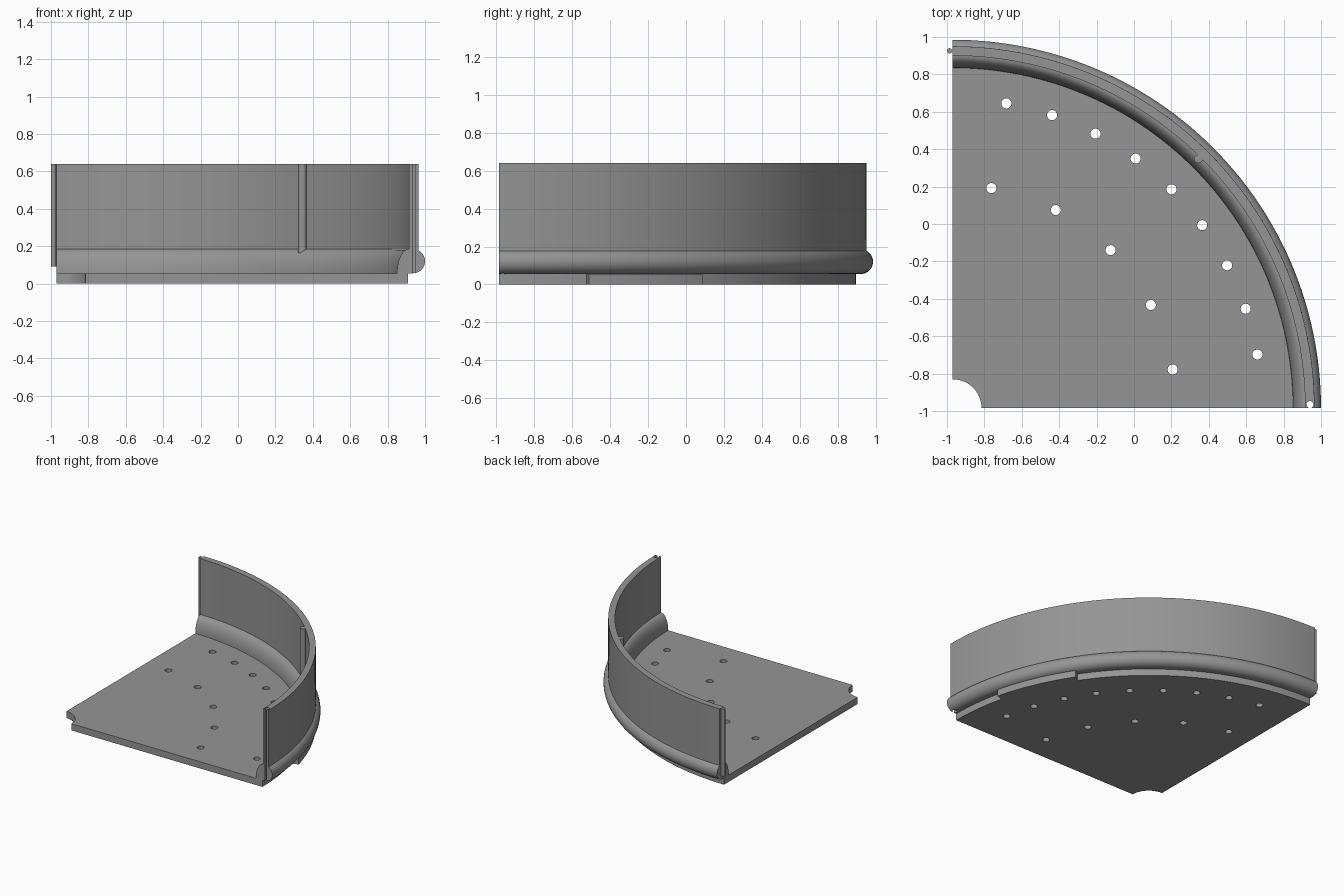
import bpy, bmesh, math
from mathutils import Matrix

if "Cube" in bpy.data.objects:
    bpy.data.objects.remove(bpy.data.objects["Cube"])

HX, HY = -0.97, -0.985          # centre of the quarter circle
FLOOR_T, TOP = 0.055, 0.64
R_KEY = 1.911                   # radius of the joint at the wall ends

grey = bpy.data.materials.new("grey")
grey.diffuse_color = (0.30, 0.30, 0.30, 1)
grey.use_nodes = True
grey.node_tree.nodes["Principled BSDF"].inputs["Base Color"].default_value = grey.diffuse_color


def finish(bm, name, smooth=True):
    bmesh.ops.recalc_face_normals(bm, faces=bm.faces)
    me = bpy.data.meshes.new(name)
    bm.to_mesh(me)
    bm.free()
    me.materials.append(grey)
    ob = bpy.data.objects.new(name, me)
    bpy.context.collection.objects.link(ob)
    if smooth:
        shade(ob)
    return ob


def activate(ob):
    bpy.ops.object.select_all(action='DESELECT')
    ob.select_set(True)
    bpy.context.view_layer.objects.active = ob


def shade(ob):
    activate(ob)
    bpy.ops.object.shade_smooth_by_angle(angle=math.radians(30))


def polar(r, deg):
    a = math.radians(deg)
    return HX + r * math.cos(a), HY + r * math.sin(a)


def add_cylinder(bm, x, y, r, z0, z1, seg=24):
    bmesh.ops.create_cone(bm, cap_ends=True, segments=seg, radius1=r, radius2=r, depth=z1 - z0,
                          matrix=Matrix.Translation((x, y, (z0 + z1) / 2)))


def add_box(bm, x0, x1, y0, y1, z0, z1):
    m = Matrix.Translation(((x0 + x1) / 2, (y0 + y1) / 2, (z0 + z1) / 2))
    bmesh.ops.create_cube(bm, size=1, matrix=m @ Matrix.Diagonal((x1 - x0, y1 - y0, z1 - z0, 1)))


def cut(ob, cutter):
    activate(ob)
    mod = ob.modifiers.new("cut", 'BOOLEAN')
    mod.operation, mod.solver, mod.object = 'DIFFERENCE', 'EXACT', cutter
    bpy.ops.object.modifier_apply(modifier=mod.name)
    bpy.data.objects.remove(cutter)
    shade(ob)


# floor plate: quarter disc with hub notch and a wider rim section
bm = bmesh.new()
outline = [polar(0.155, 90 - i * 7.5) for i in range(13)]
for a0, a1, r, n in ((0, 14.2, 1.88, 10), (14.2, 33.6, 1.935, 14), (33.6, 90, 1.88, 40)):
    outline += [polar(r, a0 + (a1 - a0) * i / n) for i in range(n + 1)]
face = bm.faces.new([bm.verts.new((x, y, 0)) for x, y in outline])
up = bmesh.ops.extrude_face_region(bm, geom=[face])
bmesh.ops.translate(bm, vec=(0, 0, FLOOR_T),
                    verts=[v for v in up["geom"] if isinstance(v, bmesh.types.BMVert)])
floor = finish(bm, "floor_plate", False)

# drain holes in two rings
bm = bmesh.new()
for radius, count in ((1.655, 9), (1.195, 5)):
    for i in range(count):
        x, y = polar(radius, 10 + 70 * i / (count - 1))
        add_cylinder(bm, x, y, 0.027, -0.05, 0.1)
cut(floor, finish(bm, "hole_cutter", False))

# curved wall with rounded foot, swept through 90 degrees
profile = []
for i in range(11):             # inner foot
    a = math.radians(9 * i)
    profile.append((1.885 - 0.065 * math.cos(a), FLOOR_T + 0.13 * math.sin(a)))
profile += [(1.885, TOP), (1.935, TOP)]
for i in range(17):             # outer bead
    a = math.radians(62 - 152 * i / 16)
    profile.append((1.905 + 0.065 * math.cos(a), 0.12 + 0.065 * math.sin(a)))
bm = bmesh.new()
STEPS = 72
rings = [[bm.verts.new((*polar(r, 90 * s / STEPS), z)) for r, z in profile]
         for s in range(STEPS + 1)]
n = len(profile)
for a, b in zip(rings, rings[1:]):
    for i in range(n):
        j = (i + 1) % n
        bm.faces.new((a[i], a[j], b[j], b[i]))
bm.faces.new(rings[0])
bm.faces.new(rings[-1])
wall = finish(bm, "curved_wall", False)

# keyhole groove at the front end of the wall
kx = HX + R_KEY
bm = bmesh.new()
add_cylinder(bm, kx, HY + 0.02, 0.018, 0, 0.7)
cut(wall, finish(bm, "groove_cutter", False))
bm = bmesh.new()
add_box(bm, kx - 0.008, kx + 0.008, HY - 0.02, HY + 0.02, -0.01, 0.71)
cut(wall, finish(bm, "slot_cutter", False))

# matching tongue at the other end
ky = HY + R_KEY
bm = bmesh.new()
add_box(bm, -0.99, HX + 0.005, ky - 0.006, ky + 0.006, 0.092, TOP)
finish(bm, "tongue_neck", False)
bm = bmesh.new()
add_cylinder(bm, -0.986, ky, 0.014, 0.09, TOP)
finish(bm, "tongue_bead")

# rib on the inside of the wall
bm = bmesh.new()
x, y = polar(1.872, 45.4)
add_cylinder(bm, x, y, 0.023, 0.13, TOP)
finish(bm, "inner_rib")
